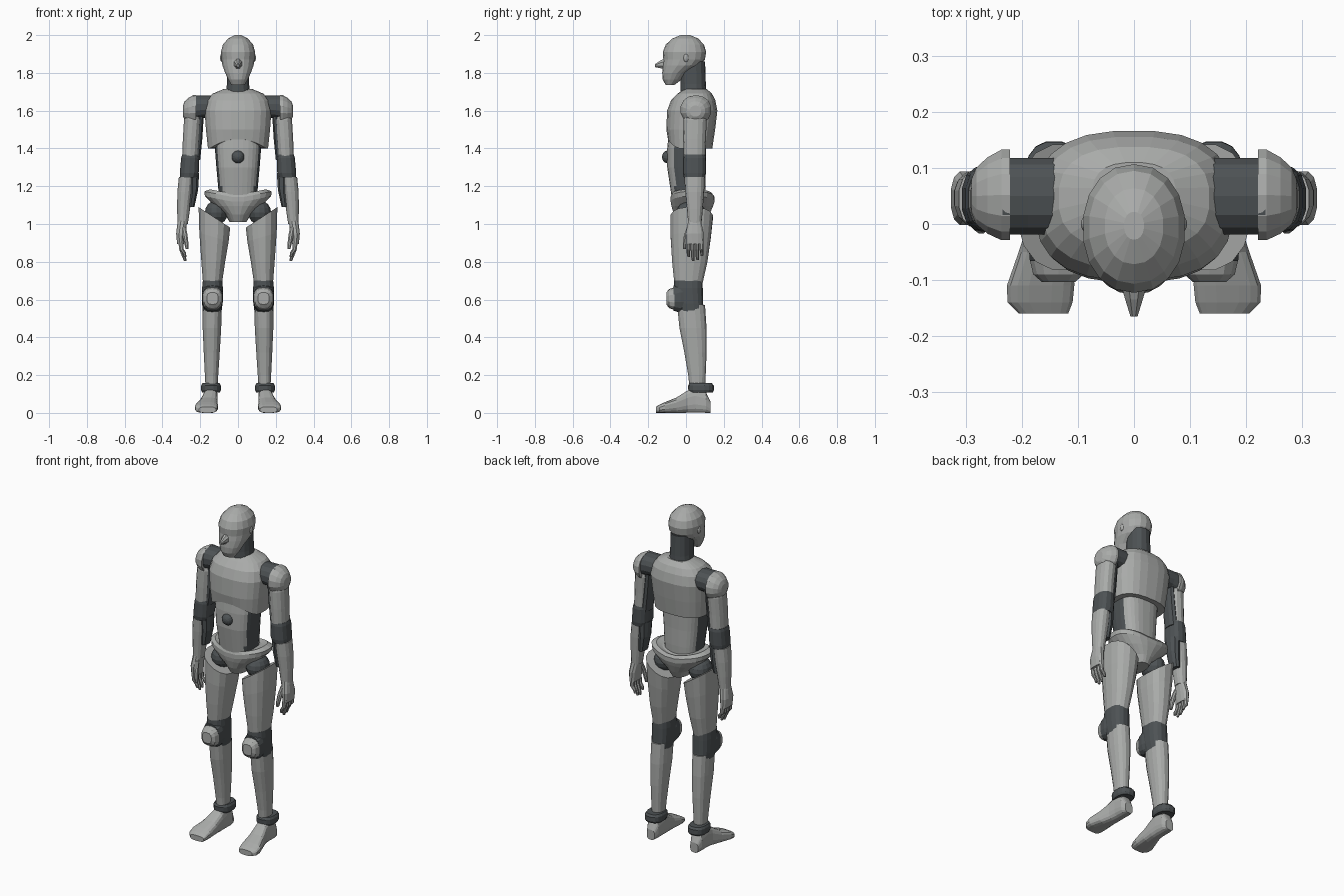
import bpy, bmesh, math


def material(name, colour):
    m = bpy.data.materials.new(name)
    m.diffuse_color = (*colour, 1)
    return m


LIGHT = material("light grey shell", (0.40, 0.41, 0.40))
DARK = material("dark grey joint", (0.075, 0.085, 0.09))
ORDER = {"z": (1, 2, 0), "y": (1, 0, 2), "x": (0, 1, 2)}


def loft(name, rings, mat, axis="z", n=16, p=2.3, pair=False, warp=None, rule=None):
    """Skin rings of (position on axis, centre u, centre v, radius u, radius v)."""
    for s in ((1, -1) if pair else (1,)):
        bm = bmesh.new()
        loops = []
        for pos, cu, cv, ru, rv in rings:
            loop = []
            for i in range(n):
                t = 2 * math.pi * (i + 0.5) / n
                c, d = math.cos(t), math.sin(t)
                u = cu + ru * math.copysign(abs(c) ** (2 / p), c)
                v = cv + rv * math.copysign(abs(d) ** (2 / p), d)
                src = (pos, u, v)
                co = [src[k] for k in ORDER[axis]]
                if warp:
                    co = warp(*co)
                loop.append(bm.verts.new((co[0] * s, co[1], co[2])))
            loops.append(loop)
        for a, b in zip(loops, loops[1:]):
            for i in range(n):
                j = (i + 1) % n
                bm.faces.new((a[i], a[j], b[j], b[i]))
        caps = [bm.faces.new(loops[0]), bm.faces.new(loops[-1])]
        bmesh.ops.poke(bm, faces=caps)
        bmesh.ops.recalc_face_normals(bm, faces=bm.faces)
        if rule:
            for f in bm.faces:
                f.material_index = int(rule(f.calc_center_median()))
        suffix = ("_right" if s > 0 else "_left") if pair else ""
        me = bpy.data.meshes.new(name + suffix)
        bm.to_mesh(me)
        bm.free()
        me.materials.append(mat)
        if rule:
            me.materials.append(DARK)
        bpy.context.collection.objects.link(bpy.data.objects.new(name + suffix, me))


def ball(name, centre, radius, mat, pair=False, axis="z"):
    """Low-poly ellipsoid made from rings."""
    c = dict(zip("xyz", centre))
    r = dict(zip("xyz", radius))
    u, v = [k for k in "xyz" if k != axis]
    rings = []
    for i in range(9):
        a = math.pi * (0.03 + 0.94 * i / 8)
        rings.append((c[axis] - r[axis] * math.cos(a), c[u], c[v],
                      r[u] * math.sin(a), r[v] * math.sin(a)))
    loft(name, rings, mat, axis, n=14, p=2, pair=pair)


# Head with nose, ears and neck
loft("head", [(1.735, 0, -.085, .035, .022), (1.765, 0, -.073, .053, .05),
              (1.80, 0, -.06, .069, .066), (1.84, 0, -.025, .084, .099),
              (1.87, 0, -.01, .088, .11), (1.91, 0, -.008, .092, .115),
              (1.95, 0, -.006, .081, .101), (1.982, 0, -.004, .053, .068),
              (2.0, 0, -.003, .018, .025)], LIGHT, n=18, p=2.15)
loft("nose", [(-.10, 0, 1.85, .028, .034), (-.135, 0, 1.845, .017, .022),
              (-.165, 0, 1.838, .007, .008)], LIGHT, "y", n=8, p=2)
ball("ear", (.086, 0, 1.88), (.009, .014, .022), LIGHT, True, "x")
loft("neck", [(1.67, 0, .04, .068, .07), (1.74, 0, .038, .06, .067),
              (1.86, 0, .035, .058, .066)], DARK, n=14)


# Chest shell, its lower edge arched at the front
def arch(x, y, z):
    if z < 1.42 and y < .02:
        z += .05 * max(0, 1 - (x / .15) ** 2)
    return x, y, z


loft("chest", [(1.40, 0, .022, .16, .118), (1.50, 0, .025, .171, .13),
               (1.60, 0, .033, .178, .134), (1.655, 0, .038, .165, .118),
               (1.69, 0, .046, .135, .092), (1.715, 0, .052, .075, .058)],
     LIGHT, n=24, p=2.6, warp=arch)

# Abdomen with dark side panels, and the round front button
loft("abdomen", [(1.12, 0, .015, .10, .088), (1.20, 0, .01, .106, .095),
                 (1.30, 0, .002, .115, .102), (1.40, 0, .003, .123, .103),
                 (1.50, 0, .01, .12, .10)],
     LIGHT, n=28, p=2.8, rule=lambda c: abs(c.y) < .058)
ball("belly_button", (0, -.097, 1.355), (.034, .03, .034), DARK, axis="y")


# Pelvis shell, raised at the sides
def hips(x, y, z):
    return x, y, z + .035 * (min(abs(x), .18) / .18 - .5) * (z > 1.1)


loft("pelvis", [(1.01, 0, .03, .045, .075), (1.05, 0, .03, .068, .095),
                (1.095, 0, .033, .125, .111), (1.13, 0, .035, .176, .117),
                (1.155, 0, .035, .18, .117), (1.172, 0, .032, .15, .108),
                (1.165, 0, .03, .112, .092)],
     LIGHT, n=24, p=2.4, warp=hips)
ball("hip_joint", (.115, .025, 1.06), (.062, .075, .065), DARK, True)


# Legs
def slant(x, y, z):
    return x, y, z + (x - .125) * .65 * max(0, min(1, (z - .85) / .18))


loft("thigh", [(.685, .135, .013, .051, .076), (.80, .131, .02, .064, .095),
               (.93, .127, .025, .079, .108), (1.035, .125, .03, .085, .114)],
     LIGHT, pair=True, warp=slant)
loft("knee", [(.53, .137, .03, .05, .066), (.58, .136, .02, .055, .072),
              (.66, .135, .012, .056, .078), (.70, .135, .012, .052, .076)],
     DARK, pair=True, p=2.5)
loft("knee_mount", [(.02, .135, .615, .05, .085), (-.03, .135, .612, .056, .082),
                    (-.066, .135, .607, .052, .066)],
     DARK, "y", n=14, p=2.6, pair=True)
loft("knee_cap", [(-.062, .135, .605, .053, .06), (-.09, .135, .605, .046, .05),
                  (-.104, .135, .606, .03, .032)],
     LIGHT, "y", n=14, p=2.8, pair=True)
loft("shin", [(.13, .14, .06, .032, .042), (.20, .14, .058, .036, .047),
              (.32, .139, .05, .043, .06), (.45, .138, .037, .05, .073),
              (.57, .137, .027, .051, .075)], LIGHT, pair=True)
loft("ankle_ring", [(.108, .143, .08, .048, .062), (.12, .143, .08, .053, .069),
                    (.145, .143, .079, .053, .069), (.157, .143, .078, .046, .06)],
     DARK, pair=True, p=2.4)
loft("foot", [(.13, .145, .03, .026, .03), (.105, .145, .056, .037, .056),
              (.05, .145, .068, .038, .068), (.01, .147, .06, .04, .06),
              (-.05, .157, .041, .05, .041), (-.11, .167, .029, .061, .029),
              (-.14, .168, .022, .059, .022), (-.16, .162, .016, .045, .016)],
     LIGHT, "y", p=3, pair=True)

# Shoulders and arms
loft("shoulder_joint", [(.14, .05, 1.62, .07, .06), (.19, .05, 1.62, .07, .06),
                        (.235, .05, 1.615, .07, .066)],
     DARK, "x", n=14, pair=True)
loft("shoulder_cap", [(.222, .052, 1.605, .083, .077), (.237, .052, 1.605, .083, .077),
                      (.262, .051, 1.602, .07, .066), (.282, .05, 1.6, .052, .05),
                      (.291, .05, 1.598, .03, .03)],
     LIGHT, "x", n=14, p=2.1, pair=True)
loft("upper_arm", [(1.34, .253, .045, .044, .057), (1.45, .247, .045, .046, .06),
                   (1.55, .24, .048, .047, .062), (1.61, .245, .05, .03, .05)],
     LIGHT, n=14, pair=True)
loft("inner_upper_arm", [(1.34, .225, .05, .026, .045), (1.45, .212, .05, .024, .045),
                         (1.58, .20, .05, .02, .045)], DARK, n=10, pair=True)
loft("elbow", [(1.245, .262, .045, .046, .056), (1.27, .258, .045, .051, .061),
               (1.35, .253, .046, .049, .061), (1.367, .252, .046, .045, .057)],
     DARK, n=14, p=2.5, pair=True)
loft("inner_forearm", [(1.09, .25, .05, .02, .034), (1.18, .24, .05, .03, .042),
                       (1.27, .24, .048, .036, .047)], DARK, n=10, pair=True)
loft("forearm", [(1.0, .293, .047, .028, .035), (1.08, .288, .047, .035, .042),
                 (1.17, .281, .046, .041, .05), (1.25, .274, .045, .04, .054)],
     LIGHT, n=14, pair=True)

# Hands with four fingers and a thumb
loft("palm", [(.895, .304, .048, .019, .047), (.95, .303, .046, .025, .049),
              (1.0, .296, .046, .026, .038), (1.025, .293, .046, .024, .034)],
     LIGHT, n=12, p=2.5, pair=True)
for i, tip in enumerate((.825, .805, .81, .83)):
    y = .012 + .0235 * i
    loft(f"finger_{i + 1}", [(tip, .28, y + .002, .007, .007),
                             (tip + .02, .285, y + .001, .011, .01),
                             (.865, .299, y, .013, .0115),
                             (.92, .305, y, .014, .012)],
         LIGHT, n=8, p=2, pair=True)
loft("thumb", [(.868, .27, -.008, .008, .008), (.895, .273, -.006, .012, .012),
               (.94, .28, .002, .014, .014), (.985, .288, .02, .014, .016)],
     LIGHT, n=8, p=2, pair=True)
